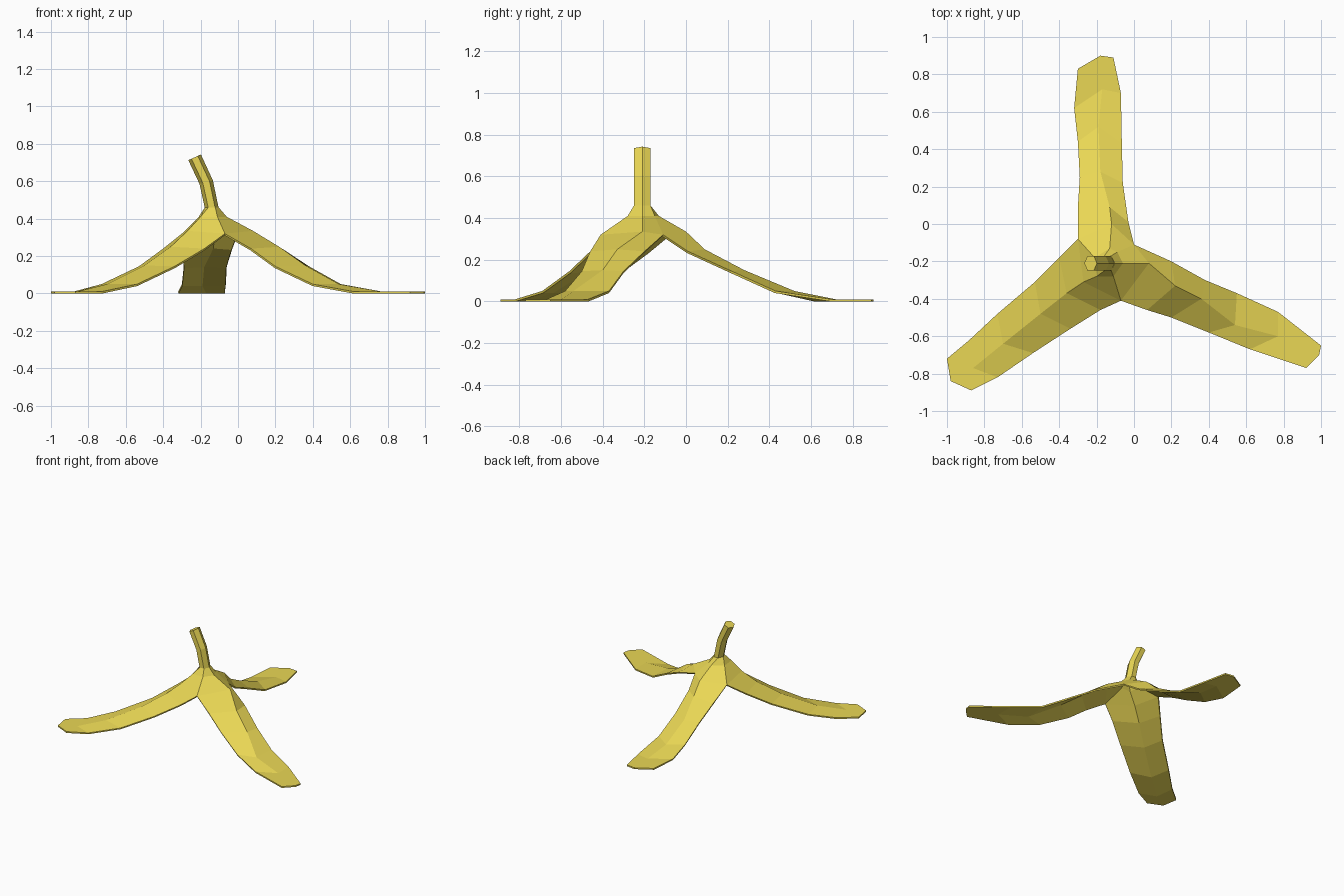
import bpy, bmesh, math
from mathutils import Vector, Matrix

if "Cube" in bpy.data.objects:
    bpy.data.objects.remove(bpy.data.objects["Cube"])

skin = bpy.data.materials.new("yellow_skin")
skin.diffuse_color = (0.82, 0.68, 0.09, 1)
skin.use_nodes = True
skin.node_tree.nodes["Principled BSDF"].inputs["Base Color"].default_value = skin.diffuse_color


def finish(bm, name):
    mesh = bpy.data.meshes.new(name)
    bm.to_mesh(mesh)
    bm.free()
    mesh.materials.append(skin)
    obj = bpy.data.objects.new(name, mesh)
    bpy.context.collection.objects.link(obj)
    return obj


def hexagon(bm, centre, tilt):
    turn = Matrix.Rotation(tilt, 3, 'Y')
    return [bm.verts.new(Vector(centre) + turn @ Vector(
        (0.037 * math.cos(a), 0.046 * math.sin(a), 0)))
        for a in (math.radians(60 * k) for k in range(6))]


def bridge(bm, inner, outer, closed=False):
    n = len(inner)
    for k in range(n if closed else n - 1):
        j = (k + 1) % n
        bm.faces.new((inner[k], outer[k], outer[j], inner[j]))


# Plan of each flap: rows of (near edge, ridge, far edge), from neck to tip
right_flap = [
    [(-.07, -.41), (.08, -.21), (0, -.11)],
    [(.07, -.46), (.22, -.33), (.20, -.20)],
    [(.20, -.50), (.36, -.40), (.38, -.30)],
    [(.40, -.58), (.54, -.54), (.55, -.37)],
    [(.62, -.67), (.77, -.60), (.77, -.47)],
    [(.92, -.77), (.99, -.70), (1.0, -.65)]]
back_flap = [
    [(0, -.11), (-.12, 0), (-.30, -.08)],
    [(-.03, .01), (-.13, .09), (-.30, .09)],
    [(-.06, .22), (-.18, .28), (-.29, .25)],
    [(-.065, .43), (-.19, .52), (-.30, .44)],
    [(-.07, .70), (-.17, .72), (-.32, .62)],
    [(-.11, .89), (-.18, .90), (-.30, .83)]]
left_flap = [
    [(-.30, -.08), (-.27, -.31), (-.07, -.41)],
    [(-.40, -.18), (-.36, -.37), (-.18, -.46)],
    [(-.53, -.31), (-.50, -.48), (-.34, -.56)],
    [(-.73, -.48), (-.70, -.64), (-.54, -.69)],
    [(-.88, -.62), (-.86, -.77), (-.73, -.82)],
    [(-1.0, -.72), (-.98, -.84), (-.87, -.89)]]
heights = [.32, .24, .145, .05, .01, .01]
ridge_rise = [.015, .01, .005, 0, 0, 0]

# Peel: neck rings that open out into three drooping flaps
bm = bmesh.new()
top = hexagon(bm, (-.14, -.21, .46), 0)
neck = [bm.verts.new((x, y, .41)) for x, y in
        [(-.06, -.21), (-.09, -.15), (-.13, -.13),
         (-.21, -.18), (-.20, -.28), (-.11, -.28)]]
bridge(bm, top, neck, closed=True)
corners = {}
for i, flap in enumerate((right_flap, back_flap, left_flap)):
    above = [neck[2 * i - 1], neck[2 * i], neck[2 * i + 1]]
    for r, row in enumerate(flap):
        verts = []
        for k, (x, y) in enumerate(row):
            z = heights[r] + (ridge_rise[r] if k == 1 else 0)
            if r == 0 and (x, y) in corners:
                verts.append(corners[x, y])
                continue
            v = bm.verts.new((x, y, z))
            if r == 0 and k != 1:
                corners[x, y] = v
            verts.append(v)
        bridge(bm, above, verts)
        above = verts
bm.normal_update()
peel = finish(bm, "peel_flaps")
thick = peel.modifiers.new("skin_thickness", 'SOLIDIFY')
thick.thickness = 0.011
thick.offset = -1

# Stem: bent six-sided stalk
bm = bmesh.new()
rings = [hexagon(bm, c, t) for c, t in
         [((-.14, -.21, .455), 0), ((-.17, -.21, .595), -.25),
          ((-.232, -.21, .728), -.42)]]
for low, high in zip(rings, rings[1:]):
    bridge(bm, high, low, closed=True)
bm.faces.new(rings[-1])
bm.faces.new(rings[0][::-1])
finish(bm, "stem")
